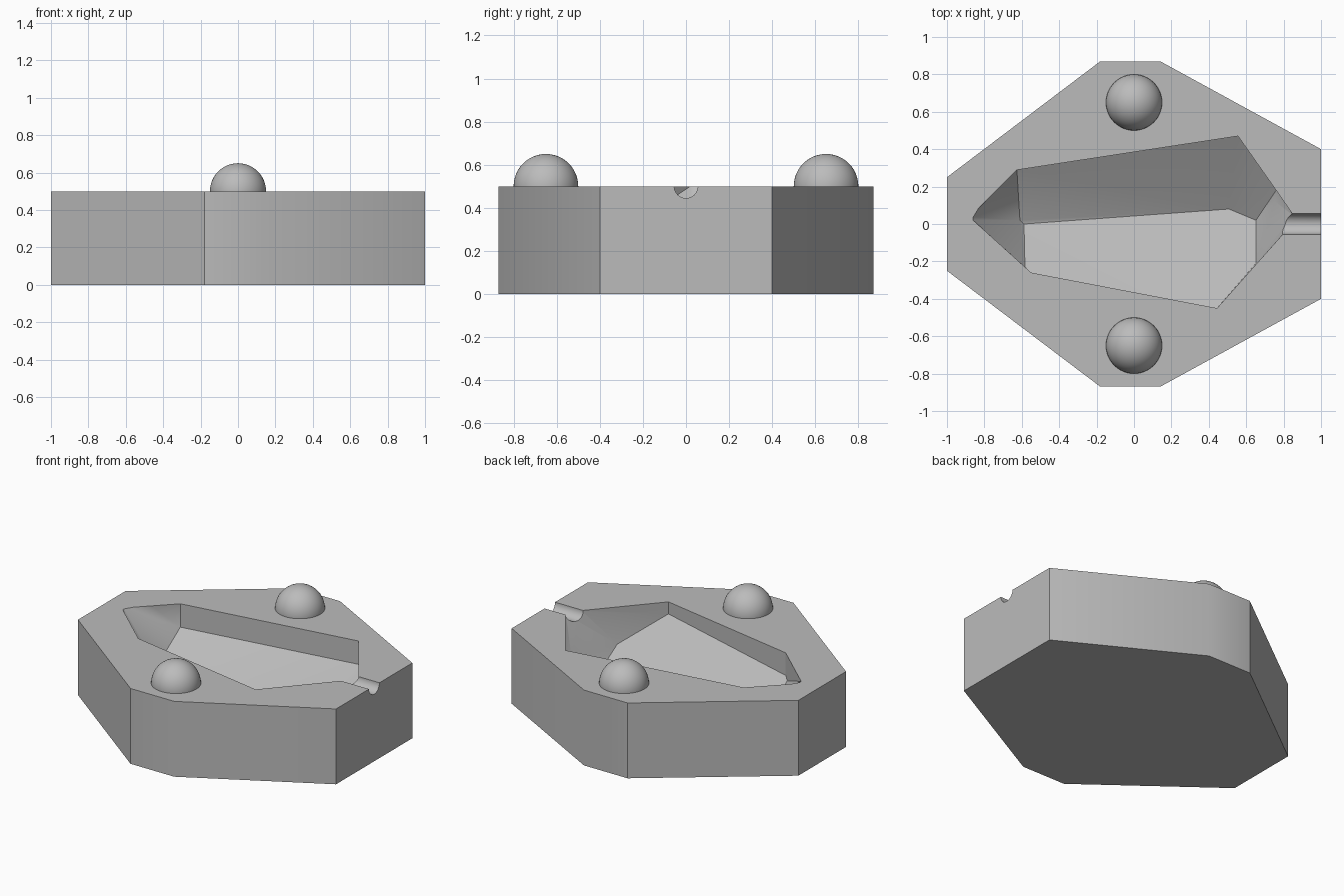
import bpy, bmesh, math
from mathutils import Matrix

old = bpy.data.objects.get("Cube")
if old:
    bpy.data.objects.remove(old, do_unlink=True)

TOP = 0.5
GREY = (0.5, 0.5, 0.5, 1)

mat = bpy.data.materials.new("plain grey")
mat.use_nodes = True
mat.diffuse_color = GREY
mat.node_tree.nodes["Principled BSDF"].inputs["Base Color"].default_value = GREY


def finish(bm, name):
    """Turn a bmesh into a named grey object."""
    bmesh.ops.recalc_face_normals(bm, faces=bm.faces)
    mesh = bpy.data.meshes.new(name)
    bm.to_mesh(mesh)
    bm.free()
    mesh.materials.append(mat)
    obj = bpy.data.objects.new(name, mesh)
    bpy.context.collection.objects.link(obj)
    return obj


def smooth(obj, degrees):
    bpy.ops.object.select_all(action='DESELECT')
    obj.select_set(True)
    bpy.context.view_layer.objects.active = obj
    bpy.ops.object.shade_smooth_by_angle(angle=math.radians(degrees))


def cut(obj, cutter):
    """Subtract a cutter, then discard it."""
    cutter.hide_render = True
    mod = obj.modifiers.new("cut", 'BOOLEAN')
    mod.operation = 'DIFFERENCE'
    mod.solver = 'EXACT'
    mod.object = cutter
    bpy.context.view_layer.objects.active = obj
    bpy.ops.object.modifier_apply(modifier=mod.name)
    bpy.data.objects.remove(cutter, do_unlink=True)


# Block: eight-sided outline, mirrored front to back, extruded upward
half = [(-1, -0.25), (-0.18, -0.87), (0.14, -0.87), (1, -0.4)]
outline = half + [(x, -y) for x, y in reversed(half)]
bm = bmesh.new()
base = bm.faces.new([bm.verts.new((x, y, 0)) for x, y in outline])
ext = bmesh.ops.extrude_face_region(bm, geom=[base])
bmesh.ops.translate(bm, vec=(0, 0, TOP),
                    verts=[g for g in ext["geom"] if isinstance(g, bmesh.types.BMVert)])
block = finish(bm, "mould_block")

# Cavity: steep rim walls, then facets running down to a slanted keel
rim = [(-0.86, 0.037), (-0.83, 0.086), (-0.626, 0.289), (0.556, 0.47), (0.76, 0.18),
       (0.85, 0.05), (0.80, -0.05), (0.444, -0.45), (-0.55, -0.26), (-0.583, -0.23),
       (-0.86, 0.02)]
wall_foot = [(-0.626, 0.289, 0.155), (0.556, 0.47, 0.155), (0.76, 0.18, 0.24),
             (0.652, -0.21, 0.245), (0.444, -0.45, 0.08), (-0.55, -0.26, 0.15),
             (-0.583, -0.23, 0.165)]
keel = [(-0.61, 0.02, 0.31), (-0.588, 0, 0.317), (0.508, 0.08, 0.417),
        (0.652, 0.02, 0.386), (0.754, 0.12, 0.25)]
bm = bmesh.new()
for x, y in rim:
    bm.verts.new((x, y, TOP))
    bm.verts.new((x, y, TOP + 0.1))
for x, y, depth in wall_foot + keel:
    bm.verts.new((x, y, TOP - depth))
hull = bmesh.ops.convex_hull(bm, input=bm.verts)
loose = {g for g in hull["geom_interior"] + hull["geom_unused"]
         if isinstance(g, bmesh.types.BMVert)}
bmesh.ops.delete(bm, geom=list(loose), context='VERTS')
cut(block, finish(bm, "cavity_cutter"))

# Pouring channel: half-round groove from the cavity to the end face
bm = bmesh.new()
bmesh.ops.create_cone(bm, cap_ends=True, segments=32, radius1=0.055, radius2=0.055,
                      depth=0.4, matrix=Matrix.Translation((0.985, 0, TOP))
                      @ Matrix.Rotation(math.pi / 2, 4, 'Y'))
cut(block, finish(bm, "channel_cutter"))
smooth(block, 30)

# Registration domes, one on each side of the cavity
for name, y in (("front_dome", -0.65), ("back_dome", 0.65)):
    bm = bmesh.new()
    bmesh.ops.create_uvsphere(bm, u_segments=48, v_segments=24, radius=0.15)
    bmesh.ops.bisect_plane(bm, geom=bm.verts[:] + bm.edges[:] + bm.faces[:],
                           plane_co=(0, 0, -0.01), plane_no=(0, 0, 1), clear_inner=True)
    dome = finish(bm, name)
    dome.location = (0, y, TOP)
    smooth(dome, 30)
